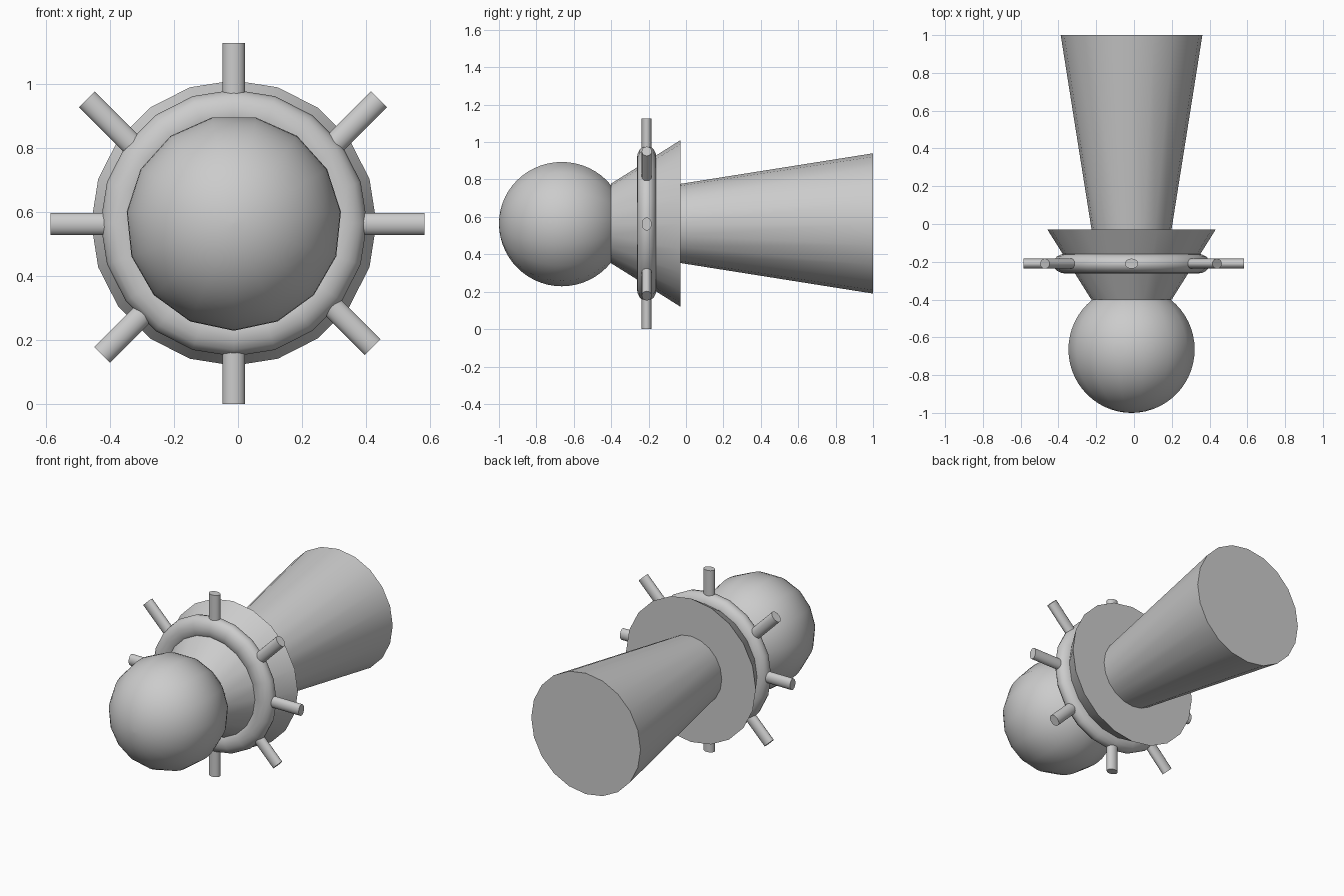
import bpy
import bmesh
from math import sin, cos, pi, radians
from mathutils import Matrix, Vector

old = bpy.data.objects.get("Cube")
if old:
    bpy.data.objects.remove(old, do_unlink=True)

CX, CZ = -0.013, 0.565      # main axis, running along y
RING_Y = -0.21

grey = bpy.data.materials.new("plain_grey")
grey.use_nodes = True
color = (0.6, 0.6, 0.6, 1)
grey.diffuse_color = color
grey.node_tree.nodes["Principled BSDF"].inputs["Base Color"].default_value = color


def finish(name, bm):
    """Turn a bmesh into a smooth-shaded object with sharp rims."""
    bmesh.ops.recalc_face_normals(bm, faces=bm.faces)
    mesh = bpy.data.meshes.new(name)
    bm.to_mesh(mesh)
    bm.free()
    mesh.materials.append(grey)
    obj = bpy.data.objects.new(name, mesh)
    bpy.context.collection.objects.link(obj)
    bpy.ops.object.select_all(action="DESELECT")
    obj.select_set(True)
    bpy.context.view_layer.objects.active = obj
    bpy.ops.object.shade_smooth_by_angle(angle=radians(35))
    return obj


def lathe(name, profile, sides, closed=False):
    """Revolve (radius, y) points round the main axis; cap open ends."""
    bm = bmesh.new()
    rings = []
    for r, y in profile:
        angles = [2 * pi * i / sides - pi / 2 for i in range(sides)]
        rings.append([bm.verts.new((CX + r * cos(a), y, CZ + r * sin(a))) for a in angles])
    pairs = list(zip(rings, rings[1:]))
    if closed:
        pairs.append((rings[-1], rings[0]))
    else:
        bm.faces.new(rings[0])
        bm.faces.new(rings[-1])
    for a, b in pairs:
        for i in range(sides):
            j = (i + 1) % sides
            bm.faces.new((a[i], a[j], b[j], b[i]))
    bmesh.ops.remove_doubles(bm, verts=bm.verts, dist=1e-5)
    return finish(name, bm)


# Ball at the front
bm = bmesh.new()
bm.free()
steps = 28
arc = [pi * i / steps for i in range(steps + 1)]
arc[0], arc[-1] = 0.01, pi - 0.01
lathe("front_ball", [(0.336 * sin(t), -0.664 - 0.336 * cos(t)) for t in arc], 15)

# Flared collar and long tapered body
lathe("collar", [(0.213, -0.4), (0.445, -0.03)], 20)
lathe("rear_body", [(0.21, -0.04), (0.375, 1.0)], 20)

# Slightly flattened ring round the collar
tube = [2 * pi * i / 16 for i in range(16)]
lathe("ring", [(0.346 + 0.07 * cos(t), RING_Y + 0.053 * sin(t)) for t in tube], 20, closed=True)

# Oval spokes: name, tip x, tip z, angle from straight up
spokes = [
    ("top", CX, 1.127, 0),
    ("upper_left", 0.44, 0.951, 45),
    ("left", 0.582, 0.562, 90),
    ("lower_left", 0.42, 0.178, 135),
    ("bottom", CX, 0, 180),
    ("lower_right", -0.424, 0.154, 225),
    ("right", -0.585, 0.562, 270),
    ("upper_right", -0.472, 0.951, 315),
]
LENGTH = 0.22
for name, x, z, angle in spokes:
    a = radians(angle)
    center = Vector((x, RING_Y, z)) - Vector((sin(a), 0, cos(a))) * LENGTH / 2
    place = Matrix.Translation(center) @ Matrix.Rotation(a, 4, "Y") @ Matrix.Diagonal((1, 0.76, 1, 1))
    bm = bmesh.new()
    bmesh.ops.create_cone(bm, cap_ends=True, segments=20, radius1=0.035,
                          radius2=0.035, depth=LENGTH, matrix=place)
    finish("spoke_" + name, bm)
